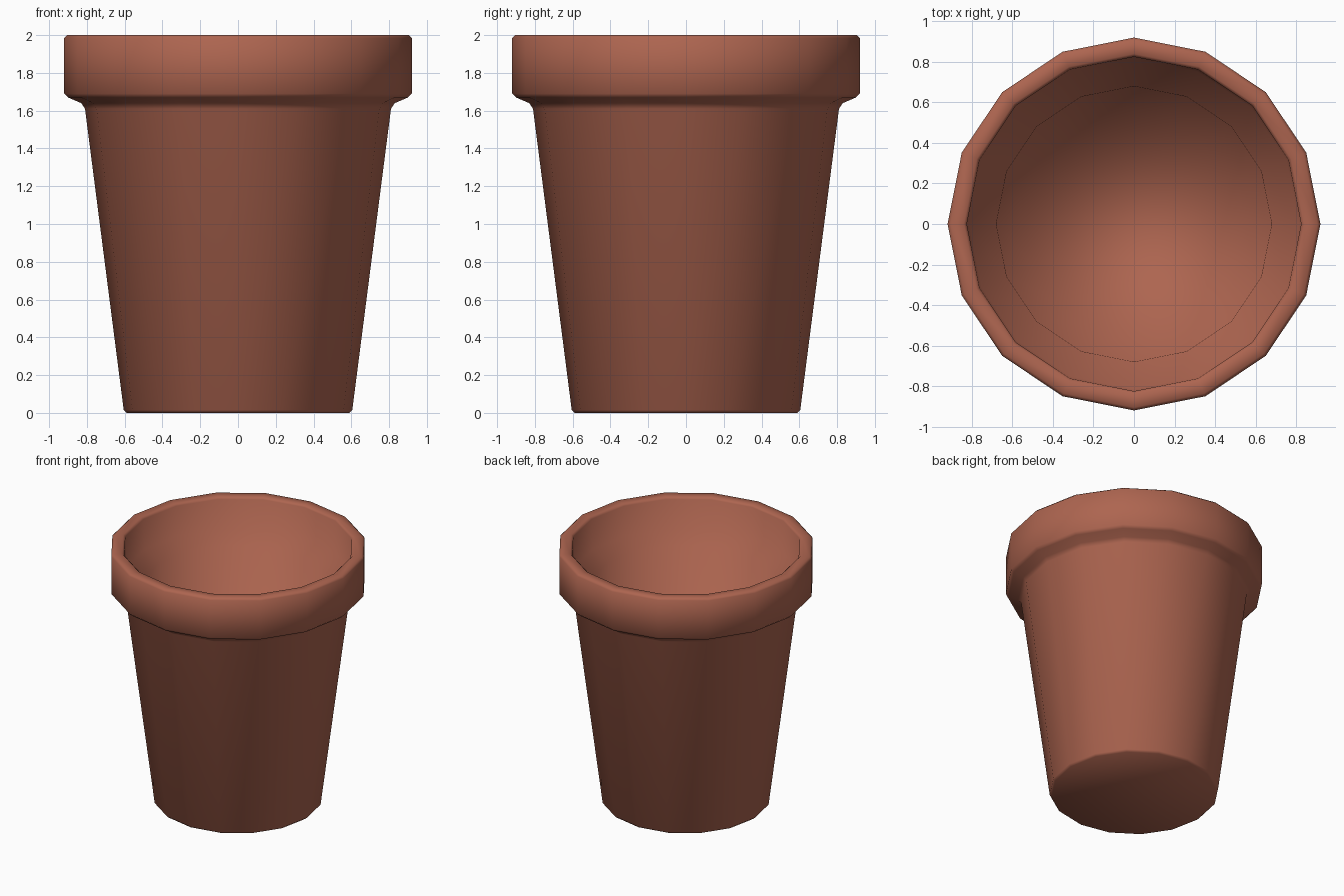
import bpy, bmesh, math

if "Cube" in bpy.data.objects:
    bpy.data.objects.remove(bpy.data.objects["Cube"])

SIDES = 16

# Profile (radius, height): underside, tapered wall, rim, inner ledge, inner floor
profile = [
    (0.59, 0.0), (0.605, 0.015),
    (0.81, 1.61), (0.83, 1.64), (0.90, 1.67), (0.92, 1.69),
    (0.92, 1.985), (0.905, 2.0),
    (0.84, 2.0), (0.825, 1.985),
    (0.815, 1.75), (0.68, 1.685),
    (0.54, 0.12),
]

# Spin the profile into rings and close the two ends
bm = bmesh.new()
rings = []
for r, z in profile:
    rings.append([bm.verts.new((r * math.cos(2 * math.pi * i / SIDES),
                                r * math.sin(2 * math.pi * i / SIDES), z))
                  for i in range(SIDES)])
for a, b in zip(rings, rings[1:]):
    for i in range(SIDES):
        j = (i + 1) % SIDES
        bm.faces.new((a[i], a[j], b[j], b[i]))
bm.faces.new(rings[0][::-1])
bm.faces.new(rings[-1])
bmesh.ops.recalc_face_normals(bm, faces=bm.faces[:])
for f in bm.faces:
    f.smooth = True

mesh = bpy.data.meshes.new("flower_pot")
bm.to_mesh(mesh)
bm.free()
pot = bpy.data.objects.new("flower_pot", mesh)
bpy.context.collection.objects.link(pot)

# Terracotta
clay = bpy.data.materials.new("terracotta")
clay.diffuse_color = (0.42, 0.13, 0.08, 1.0)
clay.use_nodes = True
clay.node_tree.nodes["Principled BSDF"].inputs["Base Color"].default_value = clay.diffuse_color
mesh.materials.append(clay)
